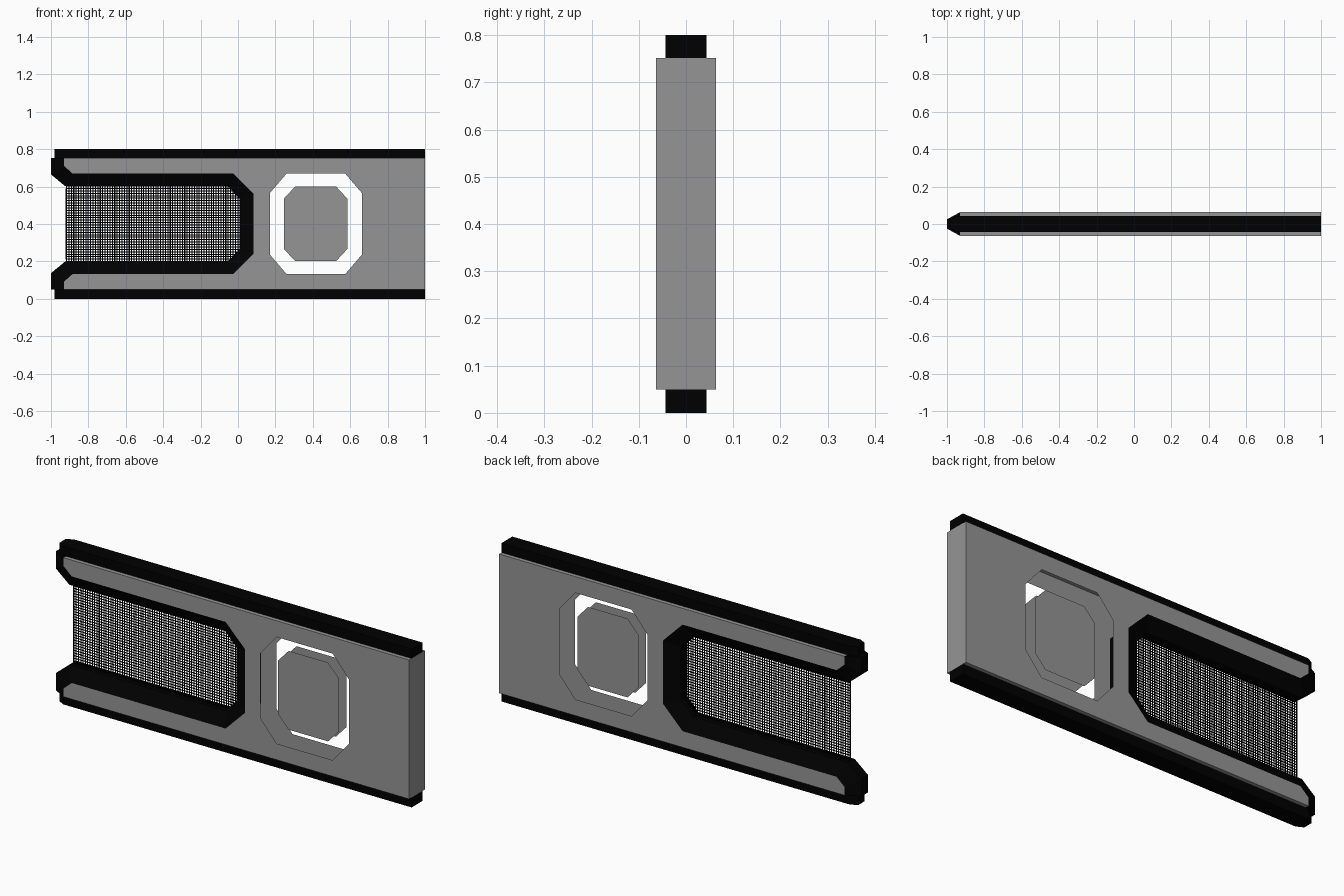
import bpy, bmesh
from mathutils import Vector

if "Cube" in bpy.data.objects:
    bpy.data.objects.remove(bpy.data.objects["Cube"])

MID = 0.401           # mirror height of the panel
TOP, BOTTOM = 0.752, 0.05
HALF = 0.063          # half thickness of the panel
LIP = 0.025           # half thickness at the bevelled edge
CENTRE = Vector((0, 0, MID))


def material(name, value):
    m = bpy.data.materials.new(name)
    m.diffuse_color = (value, value, value, 1)
    m.use_nodes = True
    m.node_tree.nodes["Principled BSDF"].inputs["Base Color"].default_value = m.diffuse_color
    return m


GREY = material("panel grey", 0.30)
BLACK = material("trim black", 0.0)


def finish(bm, name, mat):
    me = bpy.data.meshes.new(name)
    bm.to_mesh(me)
    bm.free()
    ob = bpy.data.objects.new(name, me)
    me.materials.append(mat)
    bpy.context.collection.objects.link(ob)
    return ob


def mirrored(half):
    """Upper half of a path followed by its mirror image below."""
    return half + [(x, 2 * MID - z) for x, z in reversed(half)]


def octagon(x0, x1, z1, cx, cz):
    return mirrored([(x0, z1 - cz), (x0 + cx, z1), (x1 - cx, z1), (x1, z1 - cz)])


def face_outward(bm):
    for f in bm.faces:
        f.normal_update()
        if f.normal.dot(f.calc_center_median() - CENTRE) < 0:
            f.normal_flip()


def flat_sheet(bm, loops, y):
    """Fill the first loop, leaving the other loops as holes."""
    edges = []
    for pts in loops:
        vs = [bm.verts.new((x, y, z)) for x, z in pts]
        edges += [bm.edges.new((vs[i - 1], vs[i])) for i in range(len(vs))]
    bmesh.ops.triangle_fill(bm, edges=edges, use_beauty=True, normal=(0, 1, 0))


# Outlines of the notch: on the panel face, and at the inner lip of the bevel
face_path = mirrored([(-0.93, TOP), (-0.93, 0.71), (-0.885, 0.67), (-0.025, 0.67), (0.083, 0.562)])
lip_path = mirrored([(-1.0, TOP), (-1.0, 0.665), (-0.925, 0.603), (-0.055, 0.603), (0.01, 0.535)])
window = octagon(0.17, 0.663, 0.67, 0.09, 0.105)
core = octagon(0.245, 0.585, 0.60, 0.06, 0.065)

# Hollow panel: front and back sheets plus the top, end and bottom strips
bm = bmesh.new()
for y in (-HALF, HALF):
    flat_sheet(bm, [face_path + [(1, BOTTOM), (1, TOP)], window], y)
rim = [(-0.93, TOP), (1, TOP), (1, BOTTOM), (-0.93, BOTTOM)]
for (xa, za), (xb, zb) in zip(rim, rim[1:]):
    bm.faces.new([bm.verts.new(p) for p in ((xa, -HALF, za), (xb, -HALF, zb),
                                            (xb, HALF, zb), (xa, HALF, za))])
bmesh.ops.remove_doubles(bm, verts=bm.verts, dist=0.0001)
face_outward(bm)
finish(bm, "panel_shell", GREY)

# Recessed floating plates in the window
bm = bmesh.new()
for y in (-0.031, 0.031):
    flat_sheet(bm, [core], y)
face_outward(bm)
finish(bm, "window_plates", GREY)

# Bevelled black trim around the notch
bm = bmesh.new()
rings = []
for (xa, za), (xb, zb) in zip(face_path, lip_path):
    rings.append([bm.verts.new(p) for p in ((xa, -HALF, za), (xb, -LIP, zb),
                                            (xb, LIP, zb), (xa, HALF, za))])
hidden = []
for a, b in zip(rings, rings[1:]):
    for i in range(4):
        j = (i + 1) % 4
        f = bm.faces.new((a[i], a[j], b[j], b[i]))
        if i == 3:
            hidden.append(f)
bm.faces.new(rings[0])
bm.faces.new(rings[-1])
bmesh.ops.recalc_face_normals(bm, faces=bm.faces)
bmesh.ops.delete(bm, geom=hidden, context='FACES')
finish(bm, "notch_trim", BLACK)

# Top and bottom rails with a tapered left end
outline = [(-0.98, -0.025), (-0.945, -0.043), (1, -0.043), (1, 0.043), (-0.945, 0.043), (-0.98, 0.025)]
for name, z, h in (("top_rail", TOP, 0.8 - TOP), ("bottom_rail", 0.0, BOTTOM)):
    bm = bmesh.new()
    base = bm.faces.new([bm.verts.new((x, y, z)) for x, y in outline])
    up = bmesh.ops.extrude_face_region(bm, geom=[base], use_keep_orig=True)
    bmesh.ops.translate(bm, vec=(0, 0, h),
                        verts=[v for v in up["geom"] if isinstance(v, bmesh.types.BMVert)])
    bmesh.ops.recalc_face_normals(bm, faces=bm.faces)
    finish(bm, name, BLACK)

# Fine wire net stretched across the notch
NX, NZ = 72, 31
x0, x1, z0, z1 = -0.917, 0.012, 0.199, 0.603
bm = bmesh.new()
grid = [[bm.verts.new((x0 + (x1 - x0) * i / NX, 0, z0 + (z1 - z0) * k / NZ))
         for k in range(NZ + 1)] for i in range(NX + 1)]
for i in range(NX):
    for k in range(NZ):
        bm.faces.new((grid[i][k], grid[i + 1][k], grid[i + 1][k + 1], grid[i][k + 1]))
net = finish(bm, "wire_net", BLACK)
wire = net.modifiers.new("wires", 'WIREFRAME')
wire.thickness = 0.008
wire.use_even_offset = False
wire.use_boundary = True
